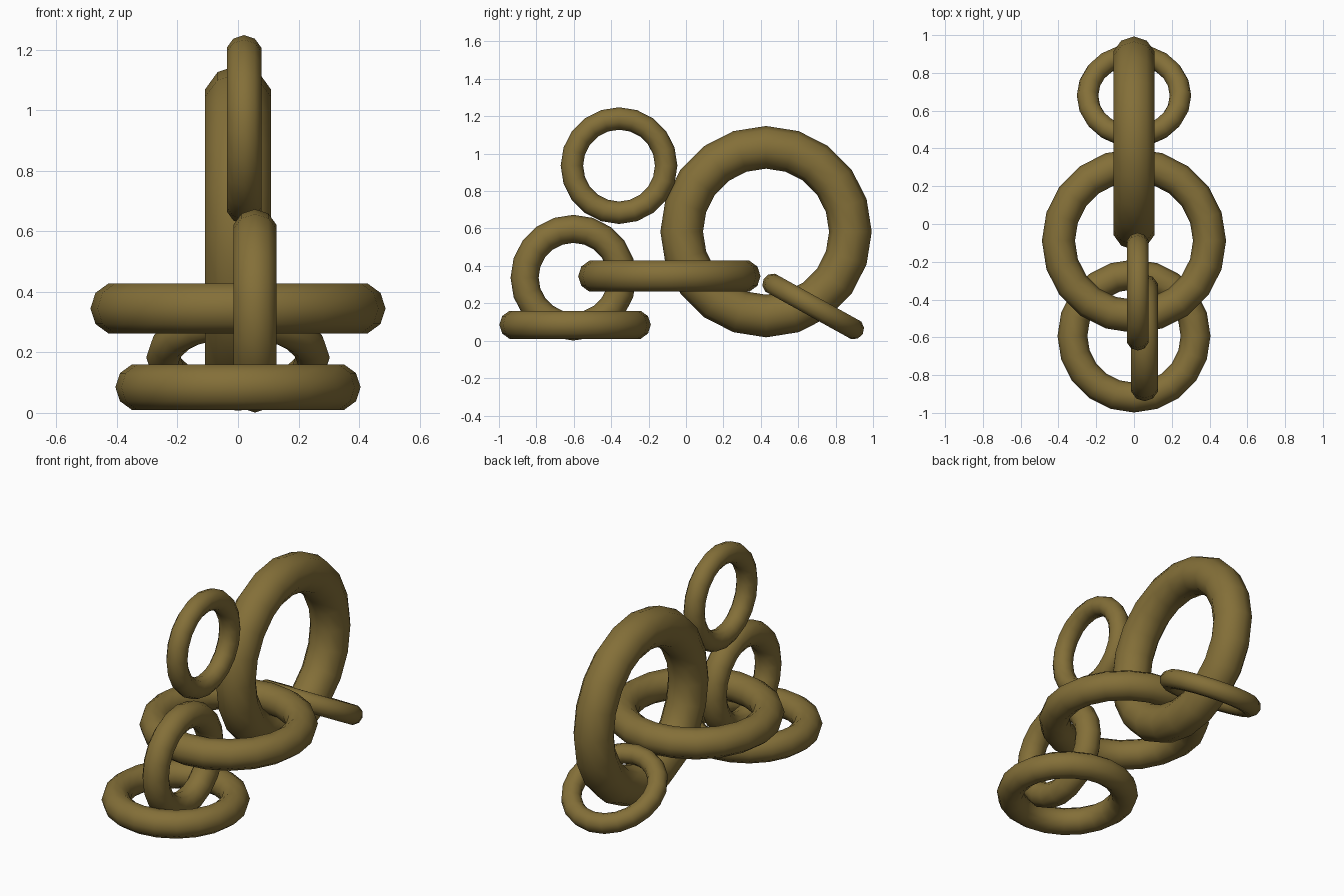
import bpy
from math import radians

if "Cube" in bpy.data.objects:
    bpy.data.objects.remove(bpy.data.objects["Cube"])

mat = bpy.data.materials.new("bronze")
mat.diffuse_color = (0.23, 0.16, 0.04, 1)
mat.use_nodes = True
mat.node_tree.nodes["Principled BSDF"].inputs["Base Color"].default_value = mat.diffuse_color


def ring(name, loc, major, minor, rot=(0, 0, 0)):
    """Torus with 20 segments around and a ten-sided tube."""
    bpy.ops.mesh.primitive_torus_add(
        location=loc, rotation=[radians(a) for a in rot],
        major_radius=major, minor_radius=minor,
        major_segments=20, minor_segments=10)
    ob = bpy.context.object
    ob.name = name
    ob.data.materials.append(mat)
    bpy.ops.object.shade_smooth()
    return ob


UPRIGHT = (0, 90, 0)

# flat rings
ring("base_ring", (0, -0.593, 0.085), 0.326, 0.079)
ring("middle_ring", (0, -0.089, 0.345), 0.400, 0.0875)

# upright rings
ring("large_ring", (0, 0.428, 0.583), 0.451, 0.114, UPRIGHT)
ring("top_ring", (0.02, -0.358, 0.936), 0.252, 0.060, UPRIGHT)
ring("lower_upright_ring", (0.056, -0.602, 0.337), 0.261, 0.075, UPRIGHT)

# small leaning ring at the back
ring("tilted_ring", (0, 0.680, 0.183), 0.246, 0.057, (-29, 0, 0))
